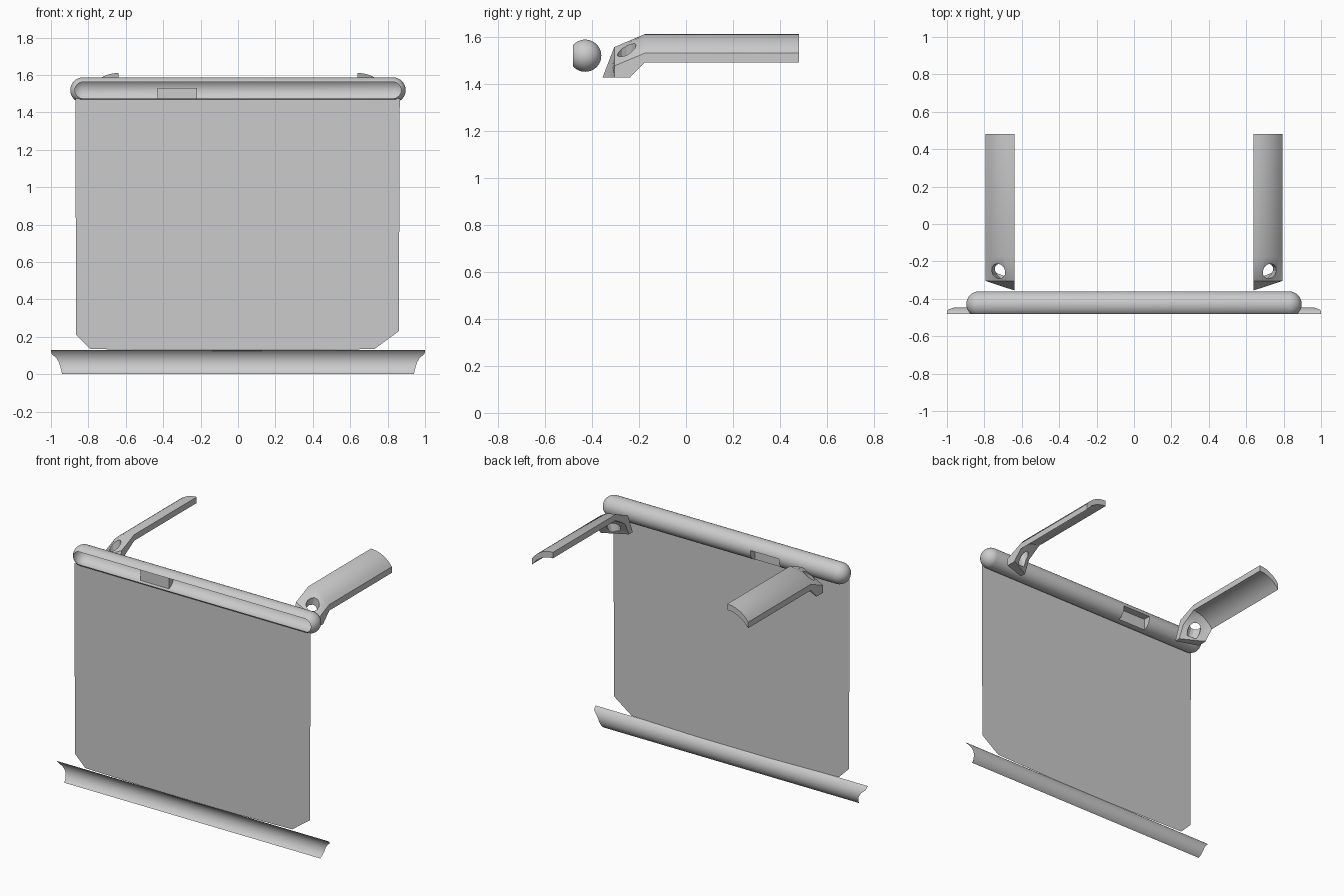
import bpy, bmesh, math
from mathutils import Matrix

if "Cube" in bpy.data.objects:
    bpy.data.objects.remove(bpy.data.objects["Cube"])


def add_object(name, bm, smooth=True):
    bmesh.ops.recalc_face_normals(bm, faces=bm.faces)
    me = bpy.data.meshes.new(name)
    bm.to_mesh(me)
    bm.free()
    ob = bpy.data.objects.new(name, me)
    bpy.context.collection.objects.link(ob)
    if smooth:
        activate(ob)
        bpy.ops.object.shade_smooth_by_angle(angle=math.radians(30))
    return ob


def activate(ob):
    bpy.ops.object.select_all(action='DESELECT')
    ob.select_set(True)
    bpy.context.view_layer.objects.active = ob


def cut(ob, cutter):
    m = ob.modifiers.new("cut", 'BOOLEAN')
    m.operation = 'DIFFERENCE'
    m.object = cutter
    cutter.hide_render = True
    activate(ob)
    bpy.ops.object.modifier_apply(modifier=m.name)
    bpy.data.objects.remove(cutter)


def lerp(a, b, t):
    return a + (b - a) * t


# Roller housing: stretched capsule, sliced flat at the front
FRONT = -0.481
bm = bmesh.new()
bmesh.ops.create_uvsphere(bm, u_segments=48, v_segments=23, radius=0.0685)
bmesh.ops.rotate(bm, verts=bm.verts, matrix=Matrix.Rotation(math.pi / 2, 3, 'Y'))
for v in bm.verts:
    v.co.x += math.copysign(0.828, v.co.x)
    v.co.y -= 0.4285
    v.co.z += 1.5185
r = bmesh.ops.bisect_plane(bm, geom=bm.verts[:] + bm.edges[:] + bm.faces[:],
                           plane_co=(0, FRONT, 0), plane_no=(0, -1, 0), clear_outer=True)
bmesh.ops.contextual_create(bm, geom=[e for e in r['geom_cut'] if isinstance(e, bmesh.types.BMEdge)])
housing = add_object("roller_housing", bm)

# Rear pocket in the housing
bm = bmesh.new()
bmesh.ops.create_cube(bm, size=1)
bmesh.ops.scale(bm, verts=bm.verts, vec=(0.21, 0.12, 0.13))
bmesh.ops.translate(bm, verts=bm.verts, vec=(-0.325, -0.35, 1.465))
cut(housing, add_object("pocket_cutter", bm, False))

# Open the housing front so it becomes a hollow shell
bm = bmesh.new()
bm.from_mesh(housing.data)
front = [f for f in bm.faces if all(abs(v.co.y - FRONT) < 1e-4 for v in f.verts)]
bmesh.ops.delete(bm, geom=front, context='FACES')
bm.to_mesh(housing.data)
bm.free()

# Hanging sheet with clipped lower corners
bm = bmesh.new()
outline = [(-0.87, 1.475), (-0.865, 0.21), (-0.79, 0.135), (0, 0.12),
           (0.73, 0.135), (0.86, 0.23), (0.865, 1.475)]
bm.faces.new([bm.verts.new((x, -0.474, z)) for x, z in outline])
add_object("hanging_sheet", bm, False)

# Bottom bar: curved channel, open at the front, with scooped ends
bm = bmesh.new()
ends = [(0, 0.94), (0.04, 0.95), (0.065, 0.958), (0.085, 0.97), (0.11, 0.998), (0.131, 1.0)]


def end_x(z):
    for (z0, x0), (z1, x1) in zip(ends, ends[1:]):
        if z <= z1:
            return lerp(x0, x1, (z - z0) / (z1 - z0))
    return 1.0


rows = []
N = 20
half = math.asin(0.065 / 0.0805)
for i in range(N + 1):
    a = lerp(-half, half, i / N)
    y, z = -0.5275 + 0.0805 * math.cos(a), 0.065 + 0.0805 * math.sin(a)
    x = end_x(max(z, 0))
    rows.append((bm.verts.new((-x, y, z)), bm.verts.new((x, y, z))))
for a, b in zip(rows, rows[1:]):
    bm.faces.new((a[0], a[1], b[1], b[0]))
add_object("bottom_bar", bm)

# Side arm: curved plate lofted back to front, then bent down
bm = bmesh.new()
M = 8
stations = []
for s in range(4):
    top, bottom = [], []
    for i in range(M + 1):
        t = i / M
        x = 0.64 + 0.153 * t
        drop = 0.18 - math.sqrt(0.18 ** 2 - (0.15 * t) ** 2)
        if s < 2:
            y = (0.481, -0.175)[s]
            p, q = (y, 1.61 - drop), (y, 1.57 - drop)
        elif s == 2:
            p = (-0.305, lerp(1.555, 1.475, t))
            q = (lerp(-0.275, -0.236, t), lerp(1.51, 1.428, t))
        else:
            p = (lerp(-0.355, -0.305, t), 1.425)
            q = (lerp(-0.315, -0.235, t), 1.425)
        top.append(bm.verts.new((x, *p)))
        bottom.append(bm.verts.new((x, *q)))
    stations.append(top + bottom[::-1])
for a, b in zip(stations, stations[1:]):
    for i in range(len(a)):
        j = (i + 1) % len(a)
        bm.faces.new((a[i], a[j], b[j], b[i]))
bm.faces.new(stations[0])
bm.faces.new(stations[-1][::-1])
bmesh.ops.triangulate(bm, faces=bm.faces)
arm = add_object("side_arms", bm)

# Round hole near the bend
bm = bmesh.new()
bmesh.ops.create_cone(bm, cap_ends=True, segments=12, radius1=0.04, radius2=0.04, depth=0.18)
bmesh.ops.rotate(bm, verts=bm.verts, matrix=Matrix.Rotation(math.radians(15), 3, 'Y'))
bmesh.ops.translate(bm, verts=bm.verts, vec=(0.722, -0.252, 1.53))
cut(arm, add_object("hole_cutter", bm, False))

# Mirror the arm to the other side
mir = arm.modifiers.new("mirror", 'MIRROR')
activate(arm)
bpy.ops.object.modifier_apply(modifier=mir.name)
